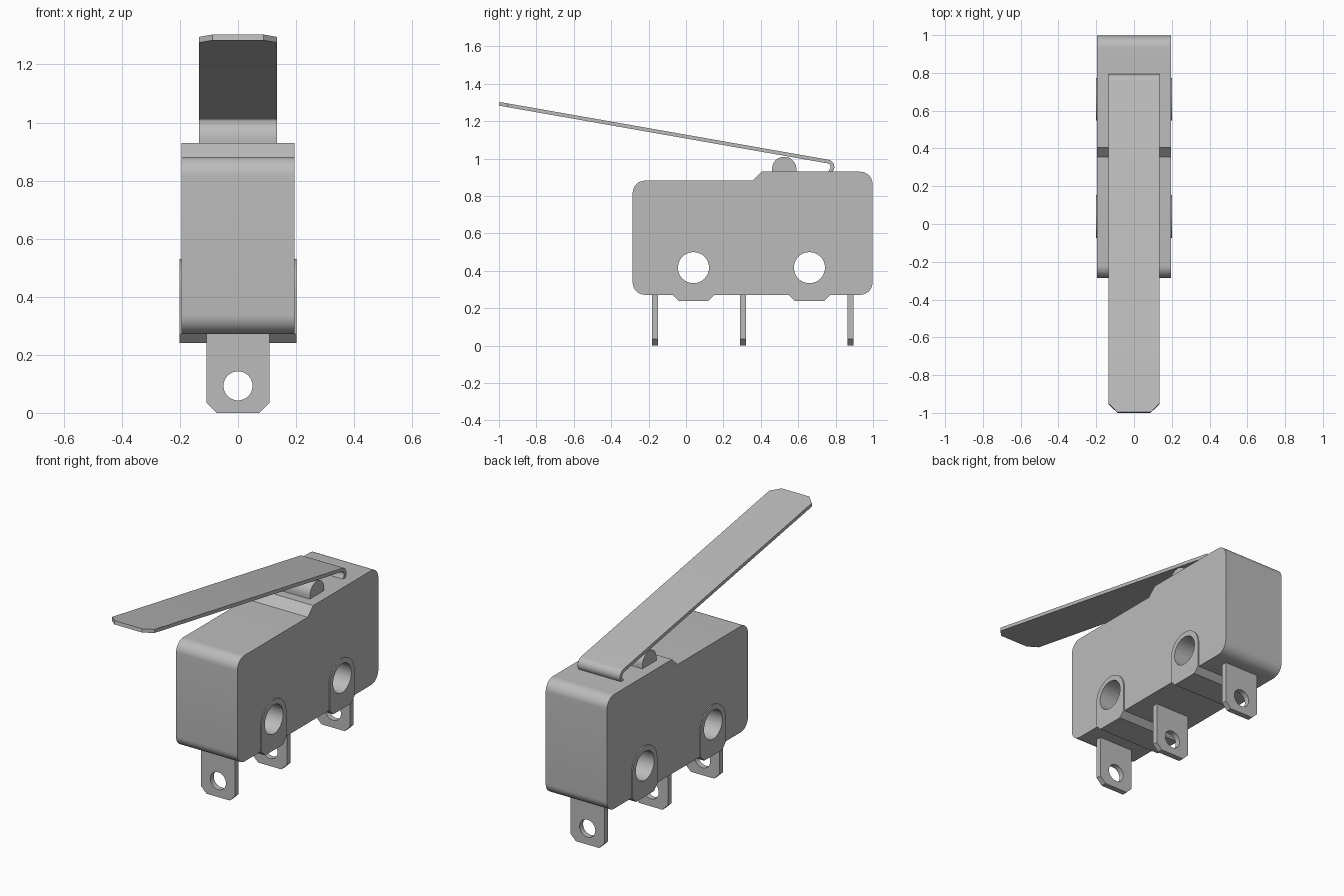
import bpy, bmesh, math
from mathutils import Vector

old = bpy.data.objects.get("Cube")
if old:
    bpy.data.objects.remove(old, do_unlink=True)

GREY = (0.5, 0.5, 0.5, 1)
mat = bpy.data.materials.new("plain_grey")
mat.use_nodes = True
mat.diffuse_color = GREY
mat.node_tree.nodes["Principled BSDF"].inputs["Base Color"].default_value = GREY


def prism(name, profile, half_width, bevels=None, offset=0.0, segments=1):
    """Extrude a (y, z) outline across x, then bevel the edges chosen by a rule."""
    bm = bmesh.new()
    base = bm.faces.new([bm.verts.new((-half_width, y, z)) for y, z in profile])
    ext = bmesh.ops.extrude_face_region(bm, geom=[base])["geom"]
    moved = [v for v in ext if isinstance(v, bmesh.types.BMVert)]
    bmesh.ops.translate(bm, verts=moved, vec=(2 * half_width, 0, 0))
    if bevels:
        edges = [e for e in bm.edges if bevels(*e.verts)]
        bmesh.ops.bevel(bm, geom=edges, offset=offset, segments=segments,
                        profile=0.5, affect='EDGES')
    bmesh.ops.recalc_face_normals(bm, faces=bm.faces)
    mesh = bpy.data.meshes.new(name)
    bm.to_mesh(mesh)
    bm.free()
    ob = bpy.data.objects.new(name, mesh)
    bpy.context.collection.objects.link(ob)
    mesh.materials.append(mat)
    return ob


def arc(cy, cz, r, start, end, n):
    angles = [math.radians(start + (end - start) * i / n) for i in range(n + 1)]
    return [(cy + r * math.cos(a), cz + r * math.sin(a)) for a in angles]


def activate(ob):
    bpy.ops.object.select_all(action='DESELECT')
    ob.select_set(True)
    bpy.context.view_layer.objects.active = ob


def combine(ob, other, operation):
    """Apply a boolean and discard the helper."""
    mod = ob.modifiers.new(operation.lower(), 'BOOLEAN')
    mod.operation, mod.solver, mod.object = operation, 'EXACT', other
    activate(ob)
    bpy.ops.object.modifier_apply(modifier=mod.name)
    bpy.data.objects.remove(other, do_unlink=True)


def smooth(ob):
    activate(ob)
    bpy.ops.object.shade_smooth_by_angle(angle=math.radians(30))


# Housing: stepped block with four rounded corners
FRONT, BACK, BOTTOM = -0.285, 0.997, 0.272
outline = [(FRONT, BOTTOM), (BACK, BOTTOM), (BACK, 0.93),
           (0.405, 0.93), (0.355, 0.882), (FRONT, 0.882)]


def outer_corner(a, b):
    return (abs(a.co.x - b.co.x) > 0.1
            and (abs(a.co.y - FRONT) < 1e-4 or abs(a.co.y - BACK) < 1e-4))


housing = prism("housing", outline, 0.195, outer_corner, 0.065, 10)

# Mounting bosses: arched pads with chamfered feet, bored through
for y in (0.04, 0.66):
    r, foot = 0.113, 0.24
    pad = [(y - r, BOTTOM), (y - r + 0.032, foot), (y + r - 0.032, foot),
           (y + r, BOTTOM)] + arc(y, 0.417, r, 0, 180, 32)
    combine(housing, prism("boss", pad, 0.201), 'UNION')
    bore = arc(y, 0.417, 0.083, 0, 352.5, 47)
    combine(housing, prism("bore", bore, 0.4), 'DIFFERENCE')
smooth(housing)

# Terminals: drilled tabs with clipped lower corners
for name, y in (("front_terminal", -0.165), ("middle_terminal", 0.304),
                ("rear_terminal", 0.88)):
    t = 0.016
    tab = prism(name, [(y - t, 0), (y + t, 0), (y + t, BOTTOM), (y - t, BOTTOM)], 0.109,
                lambda a, b: abs(a.co.y - b.co.y) > 0.01 and max(a.co.z, b.co.z) < 0.01,
                0.035)
    bpy.ops.mesh.primitive_cylinder_add(vertices=40, radius=0.05, depth=0.2,
                                        location=(0, y, 0.093),
                                        rotation=(math.pi / 2, 0, 0))
    combine(tab, bpy.context.object, 'DIFFERENCE')
    smooth(tab)

# Plunger: rounded bar under the lever
plunger = prism("plunger", [(0.59, 0.925)] + arc(0.525, 0.945, 0.065, 0, 180, 24)
                + [(0.46, 0.925)], 0.135)
smooth(plunger)

# Lever: sloping strip with a hooked rear end and clipped front corners
THICK = 0.02
path = [(-0.998, 1.293)] + arc(0.753, 0.955, 0.03, 80, -20, 10) + [(0.769, 0.925)]
pts = [Vector(p) for p in path]
upper, lower = [], []
for i, p in enumerate(pts):
    d = (pts[min(i + 1, len(pts) - 1)] - pts[max(i - 1, 0)]).normalized()
    if i == 1:
        d = (p - pts[0]).normalized()
    side = Vector((-d.y, d.x)) * THICK / 2
    upper.append(p + side)
    lower.append(p - side)
lever = prism("lever", upper + lower[::-1], 0.135,
              lambda a, b: abs(a.co.x - b.co.x) < 1e-4 and max(a.co.y, b.co.y) < -0.9,
              0.047)
smooth(lever)
